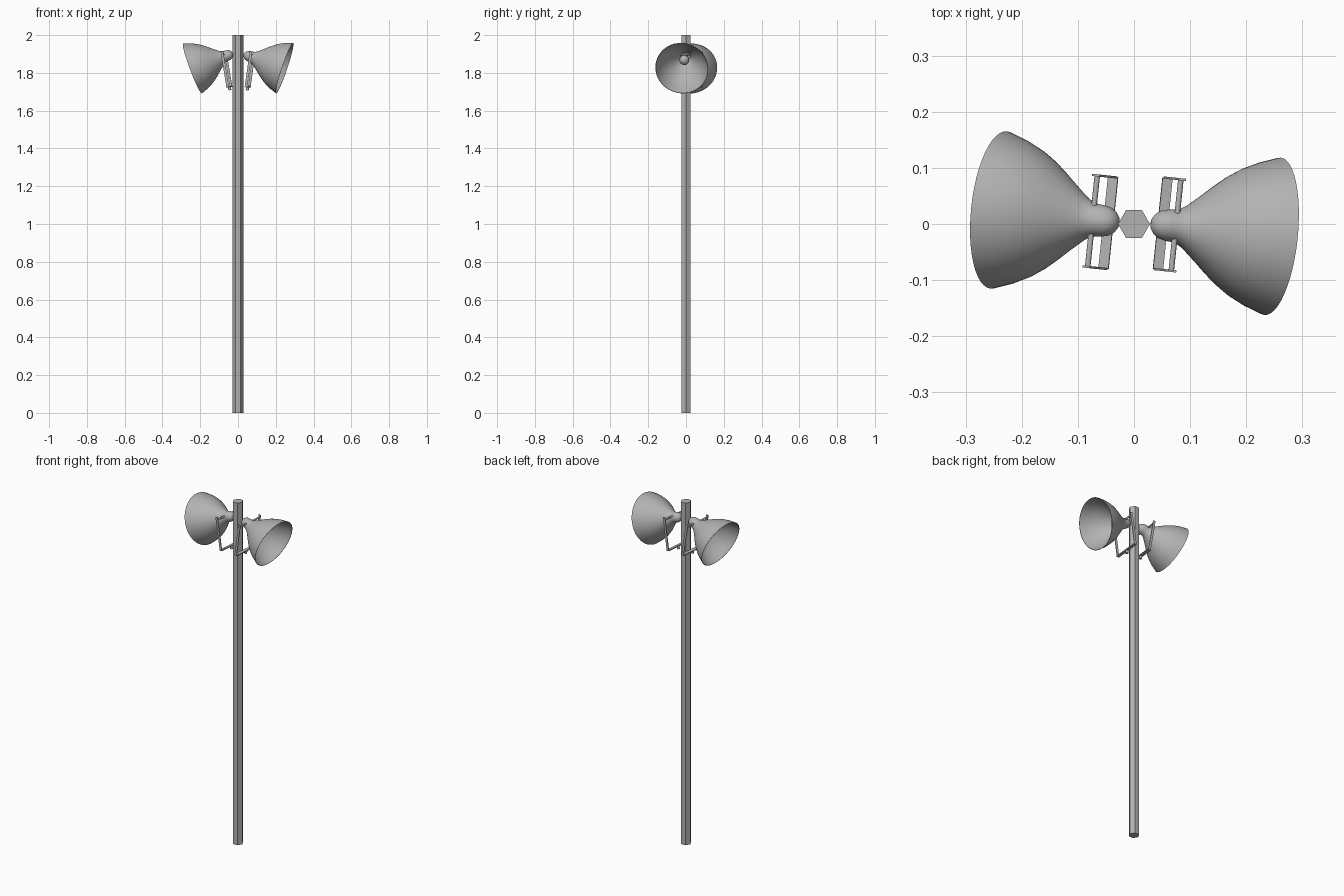
import bpy, bmesh, math
from mathutils import Matrix, Vector

if "Cube" in bpy.data.objects:
    bpy.data.objects.remove(bpy.data.objects["Cube"])

grey = bpy.data.materials.new("plain_grey")
grey.diffuse_color = (0.45, 0.45, 0.45, 1)
grey.use_nodes = True
grey.node_tree.nodes["Principled BSDF"].inputs["Base Color"].default_value = grey.diffuse_color


def finish(name, bm, matrix=Matrix(), smooth=False):
    bmesh.ops.recalc_face_normals(bm, faces=bm.faces)
    mesh = bpy.data.meshes.new(name)
    bm.to_mesh(mesh)
    bm.free()
    mesh.materials.append(grey)
    obj = bpy.data.objects.new(name, mesh)
    bpy.context.collection.objects.link(obj)
    obj.matrix_world = matrix
    if smooth:
        bpy.ops.object.select_all(action='DESELECT')
        obj.select_set(True)
        bpy.context.view_layer.objects.active = obj
        bpy.ops.object.shade_smooth_by_angle(angle=math.radians(40))
    return obj


def lathe(profile, steps=48):
    # spin (distance along x, radius) pairs around the x axis
    bm = bmesh.new()
    verts = [bm.verts.new((s, 0, r)) for s, r in profile]
    edges = [bm.edges.new(p) for p in zip(verts, verts[1:])]
    bmesh.ops.spin(bm, geom=verts + edges, cent=(0, 0, 0), axis=(1, 0, 0),
                   angle=math.tau, steps=steps, use_duplicate=False)
    bmesh.ops.remove_doubles(bm, verts=bm.verts, dist=1e-5)
    return bm


def box(bm, size, loc):
    bmesh.ops.create_cube(bm, size=1, matrix=Matrix.Translation(loc)
                          @ Matrix.Diagonal((*size, 1)))


def cylinder(bm, radius, depth, matrix, sides=12):
    bmesh.ops.create_cone(bm, cap_ends=True, segments=sides, radius1=radius,
                          radius2=radius, depth=depth, matrix=matrix)


# hexagonal pole, corners facing front and back
bm = bmesh.new()
cylinder(bm, 0.0285, 2, Matrix.Translation((0, 0, 1))
         @ Matrix.Rotation(math.pi / 2, 4, 'Z'), 6)
finish("pole", bm)

# bell shape from rounded back to rim, with a thin wall
outer = [(0, 0), (0.003, 0.011), (0.009, 0.019), (0.018, 0.025), (0.03, 0.028),
         (0.042, 0.029), (0.054, 0.032), (0.066, 0.039), (0.08, 0.05),
         (0.097, 0.064), (0.117, 0.081), (0.14, 0.099), (0.165, 0.115),
         (0.195, 0.129), (0.23, 0.141)]
inner = [(s, r - 0.002) for s, r in reversed(outer[4:])] + [(0.03, 0)]

# bulb with a neck inside the bell
bulb = [(0.03, 0.013), (0.07, 0.013)]
bulb += [(0.095 - 0.026 * math.cos(a), 0.026 * math.sin(a))
         for a in (math.radians(d) for d in range(30, 180, 15))] + [(0.121, 0)]

# side, rim centre, yaw, downward pitch, bracket pivot, bracket tilt
lamps = [("right", (0.247, -0.022, 1.825), -6, 18.5, (0.075, -0.002, 1.897), 8),
         ("left", (-0.241, 0.025, 1.823), 174, 20.5, (-0.074, 0.005, 1.897), 9.5)]

for side, rim, yaw, pitch, pivot, tilt in lamps:
    turn = Matrix.Rotation(math.radians(yaw), 4, 'Z')
    aim = (Matrix.Translation(rim) @ turn
           @ Matrix.Rotation(math.radians(pitch), 4, 'Y')
           @ Matrix.Translation((-0.23, 0, 0)))
    finish(side + "_lamp_shade", lathe(outer + inner), aim, True)
    finish(side + "_bulb", lathe(bulb, 24), aim, True)

    # U-shaped bracket with pivot rod and mounting stub
    bm = bmesh.new()
    for y in (-0.082, 0.082):
        box(bm, (0.014, 0.004, 0.19), (0, y, -0.08))
    box(bm, (0.018, 0.164, 0.006), (0, 0, -0.172))
    cylinder(bm, 0.005, 0.164, Matrix.Rotation(math.pi / 2, 4, 'X'))
    cylinder(bm, 0.008, 0.018, Matrix.Translation((0, 0, -0.182)))
    finish(side + "_bracket", bm, Matrix.Translation(pivot) @ turn
           @ Matrix.Rotation(math.radians(tilt), 4, 'Y'), True)
